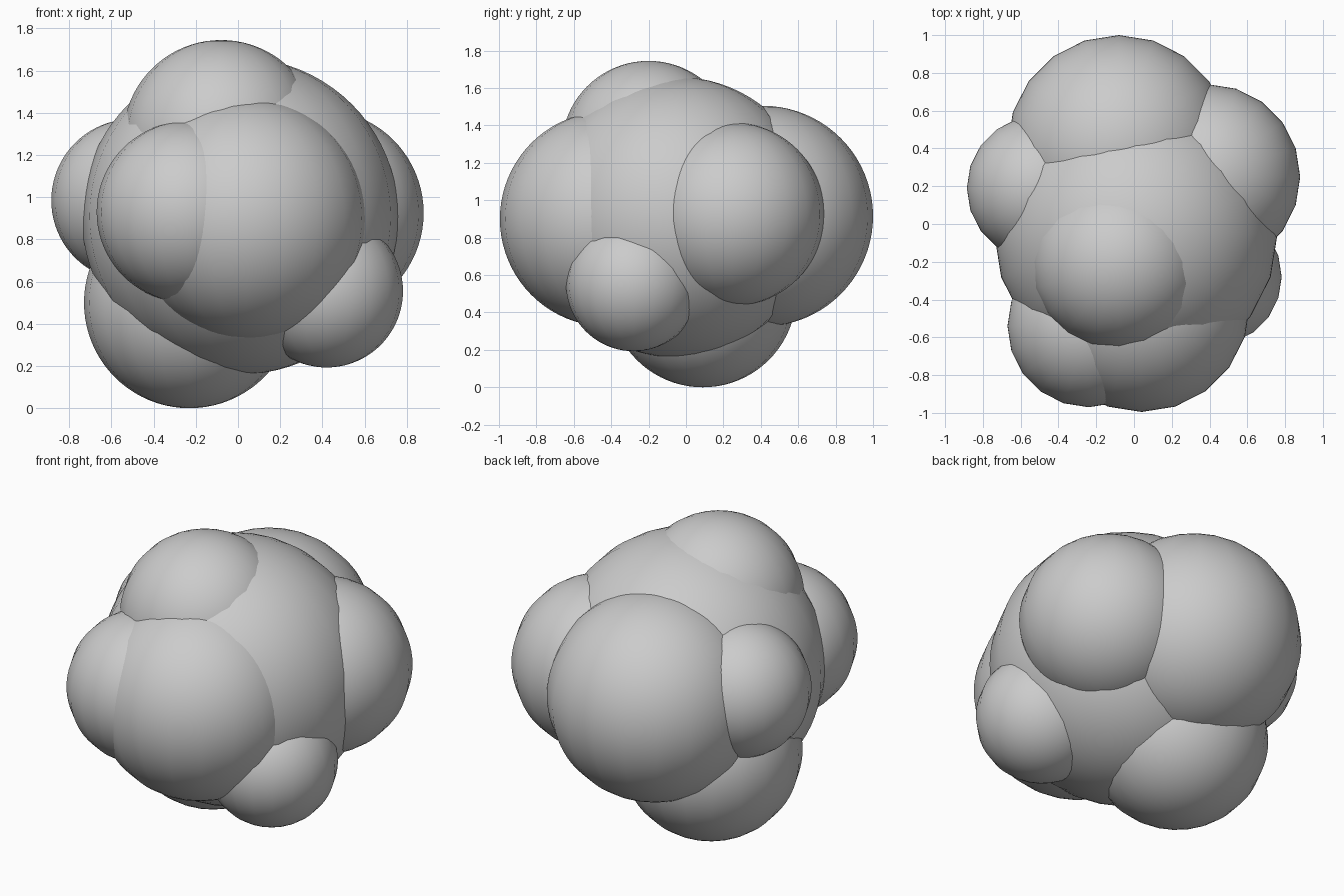
import bpy

if "Cube" in bpy.data.objects:
    bpy.data.objects.remove(bpy.data.objects["Cube"])

# name: (centre, radius) of each overlapping ball in the cluster
BALLS = {
    "core_ball": ((0.01, -0.05, 0.91), 0.75),
    "front_ball": ((0.04, -0.42, 0.90), 0.575),
    "front_left_ball": ((-0.24, -0.54, 0.93), 0.43),
    "back_ball": ((-0.08, 0.41, 0.915), 0.59),
    "right_ball": ((0.39, 0.25, 0.925), 0.49),
    "left_ball": ((-0.50, 0.19, 0.985), 0.385),
    "top_ball": ((-0.08, -0.20, 1.28), 0.465),
    "lower_right_ball": ((0.42, -0.28, 0.555), 0.362),
    "bottom_ball": ((-0.23, 0.09, 0.50), 0.50),
}


def ball(name, centre, radius):
    bpy.ops.mesh.primitive_uv_sphere_add(
        segments=20, ring_count=40, radius=radius, location=centre)
    obj = bpy.context.object
    obj.name = name
    bpy.ops.object.shade_smooth()
    return obj


for name, (centre, radius) in BALLS.items():
    ball(name, centre, radius)
